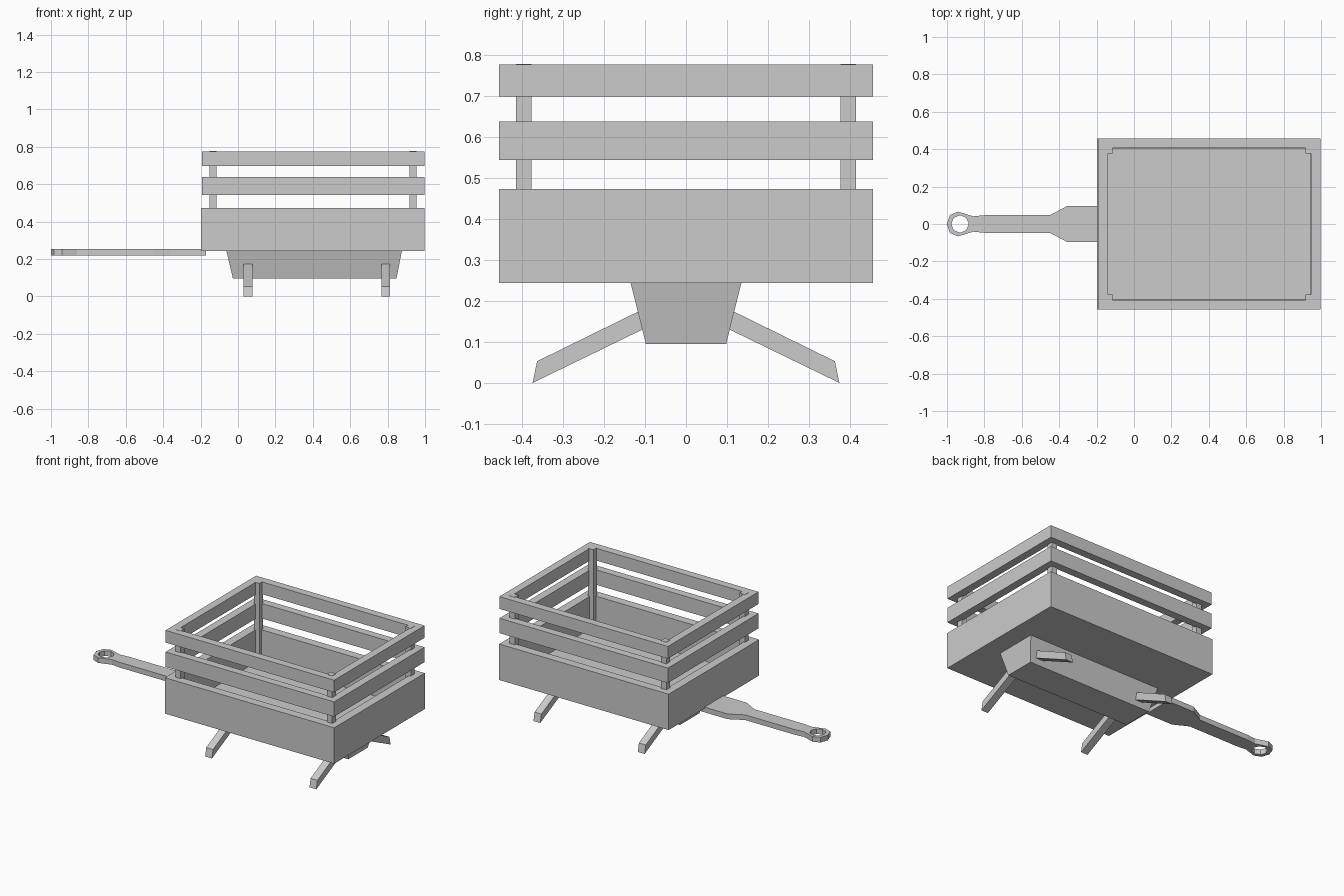
import bpy, bmesh, math

if "Cube" in bpy.data.objects:
    bpy.data.objects.remove(bpy.data.objects["Cube"])


def mesh_object(name, bm):
    bmesh.ops.recalc_face_normals(bm, faces=bm.faces)
    me = bpy.data.meshes.new(name)
    bm.to_mesh(me)
    bm.free()
    ob = bpy.data.objects.new(name, me)
    bpy.context.collection.objects.link(ob)
    return ob


def loft(name, loops, closed=False):
    """Solid through matching loops of 3D points, capped unless closed."""
    bm = bmesh.new()
    rings = [[bm.verts.new(p) for p in loop] for loop in loops]
    n = len(rings[0])
    pairs = list(zip(rings, rings[1:]))
    if closed:
        pairs.append((rings[-1], rings[0]))
    else:
        bm.faces.new(rings[0][::-1])
        bm.faces.new(rings[-1])
    for a, b in pairs:
        for i in range(n):
            j = (i + 1) % n
            bm.faces.new((a[i], a[j], b[j], b[i]))
    return mesh_object(name, bm)


def rect(x0, x1, y, z):
    return [(x0, -y, z), (x1, -y, z), (x1, y, z), (x0, y, z)]


# open-topped bed: outside, rim, inside, floor
X0, X1, Y, T, FLOOR = -0.197, 0.998, 0.456, 0.055, 0.265
loft("bed", [rect(X0, X1, Y, 0.244), rect(X0, X1, Y, 0.473),
             rect(X0 + T, X1 - T, Y - T, 0.473), rect(X0 + T, X1 - T, Y - T, FLOOR)])

# tapered keel
loft("keel", [rect(-0.027, 0.847, 0.098, 0.095), rect(-0.063, 0.877, 0.136, 0.248)])


# rectangular slat frames above the bed
def slat_frame(name, z0, z1, t=0.05):
    loft(name, [rect(-0.192 + d, 0.997 - d, 0.456 - d, z)
                for d, z in ((0, z0), (0, z1), (t, z1), (t, z0))], closed=True)


slat_frame("lower_slats", 0.543, 0.638)
slat_frame("upper_slats", 0.698, 0.776)

# corner posts, from the floor up to the top rail
for end, x in (("left", -0.152), ("right", 0.917)):
    for side, y in (("front", -0.415), ("back", 0.377)):
        loft(f"{side}_{end}_post",
             [[(x, y, z), (x + 0.038, y, z), (x + 0.038, y + 0.038, z), (x, y + 0.038, z)]
              for z in (FLOOR - 0.01, 0.7775)])

# splayed legs
leg = [(0.374, 0.0), (0.363, 0.053), (0.09, 0.187), (0.09, 0.138)]
for end, x in (("left", 0.030), ("right", 0.766)):
    for side, s in (("front", -1), ("back", 1)):
        loft(f"{side}_{end}_leg", [[(x + d, s * y, z) for y, z in leg] for d in (0, 0.048)])

# handle: flat outline with an eye at the end
half = [(-0.17, 0.095), (-0.36, 0.095), (-0.45, 0.047), (-0.80, 0.047),
        (-0.86, 0.041), (-0.94, 0.066), (-0.984, 0.048)]
outline = half + [(-1.0, 0.0)] + [(x, -y) for x, y in reversed(half)]
hole = [(-0.93 + 0.047 * math.cos(i * math.pi / 4), 0.047 * math.sin(i * math.pi / 4))
        for i in range(8)]
curve = bpy.data.curves.new("handle", "CURVE")
curve.dimensions = "2D"
curve.fill_mode = "BOTH"
curve.extrude = 0.0165
for pts in (outline, hole):
    sp = curve.splines.new("POLY")
    sp.points.add(len(pts) - 1)
    for p, (x, y) in zip(sp.points, pts):
        p.co = (x, y, 0, 1)
    sp.use_cyclic_u = True
handle = bpy.data.objects.new("handle", curve)
handle.location = (0, 0, 0.236)
bpy.context.collection.objects.link(handle)
bpy.context.view_layer.objects.active = handle
handle.select_set(True)
bpy.ops.object.convert(target="MESH")
bpy.ops.object.shade_flat()
